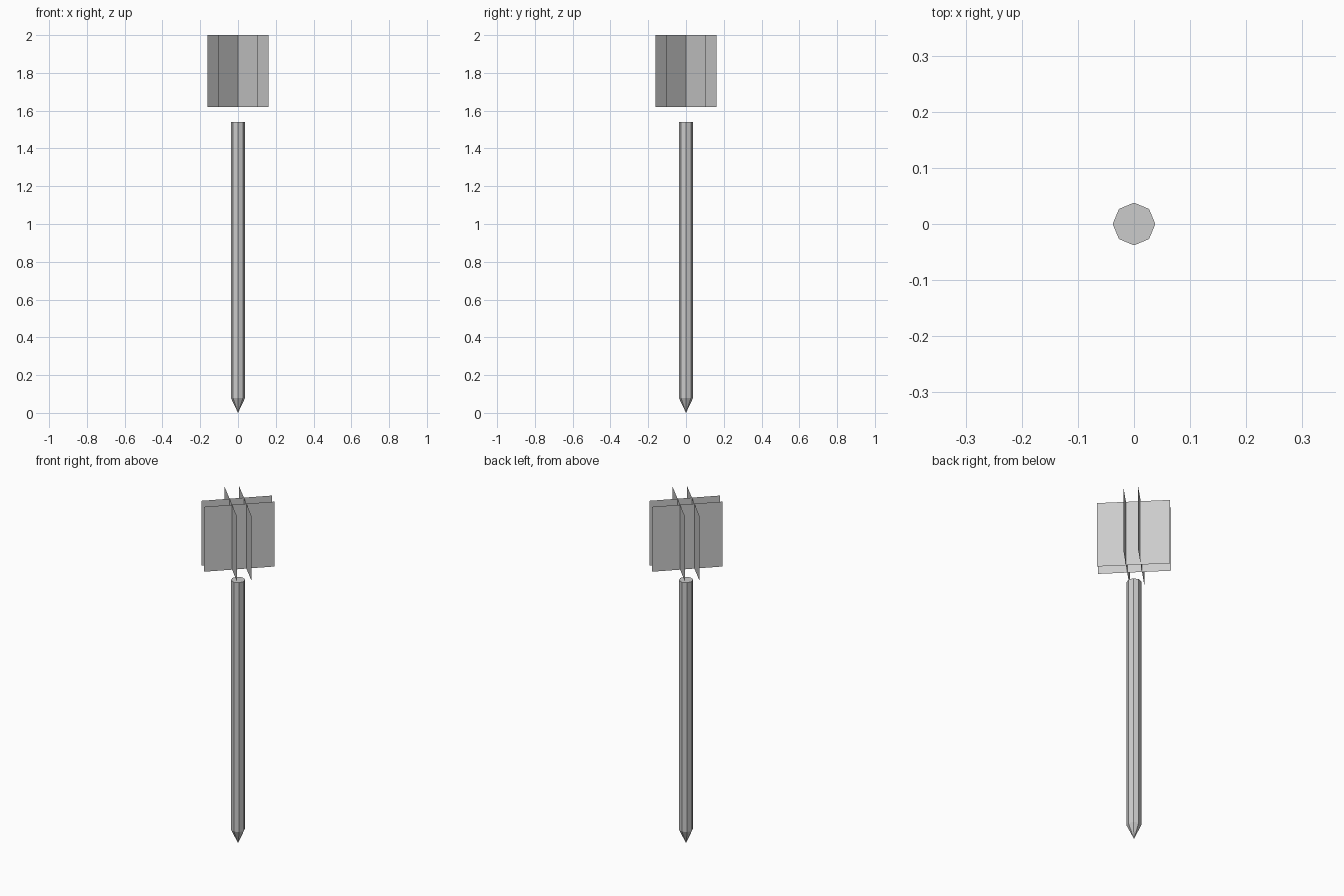
import bpy, bmesh
from math import radians, pi
from mathutils import Matrix, Vector

if "Cube" in bpy.data.objects:
    bpy.data.objects.remove(bpy.data.objects["Cube"])

R = 0.038            # shaft radius
FIN = 0.38           # side of each square vane
SHAFT_BOTTOM, SHAFT_TOP = 0.08, 1.54


def make_object(name, bm):
    mesh = bpy.data.meshes.new(name)
    bm.to_mesh(mesh)
    bm.free()
    obj = bpy.data.objects.new(name, mesh)
    bpy.context.collection.objects.link(obj)
    return obj


# Eight-sided shaft sharpened to a point at the ground
bm = bmesh.new()
rings = []
for z in (SHAFT_BOTTOM, SHAFT_TOP):
    rings.append([bm.verts.new(Matrix.Rotation(i * pi / 4, 3, 'Z') @ Vector((R, 0, z)))
                  for i in range(8)])
tip = bm.verts.new((0, 0, 0))
low, high = rings
for i in range(8):
    j = (i + 1) % 8
    bm.faces.new((low[i], low[j], high[j], high[i]))
    bm.faces.new((tip, low[j], low[i]))
bm.faces.new(high)
bm.normal_update()
make_object("pointed_shaft", bm)

# Four flat square vanes, two crossing parallel pairs set on the diagonals
for k in range(4):
    bm = bmesh.new()
    h = FIN / 2
    turn = Matrix.Rotation(radians(45 + 90 * k), 3, 'Z')
    corners = [(-h, -0.0385, 2 - FIN), (h, -0.0385, 2 - FIN), (h, -0.0385, 2), (-h, -0.0385, 2)]
    bm.faces.new([bm.verts.new(turn @ Vector(c)) for c in corners])
    make_object(f"top_vane_{k + 1}", bm)
